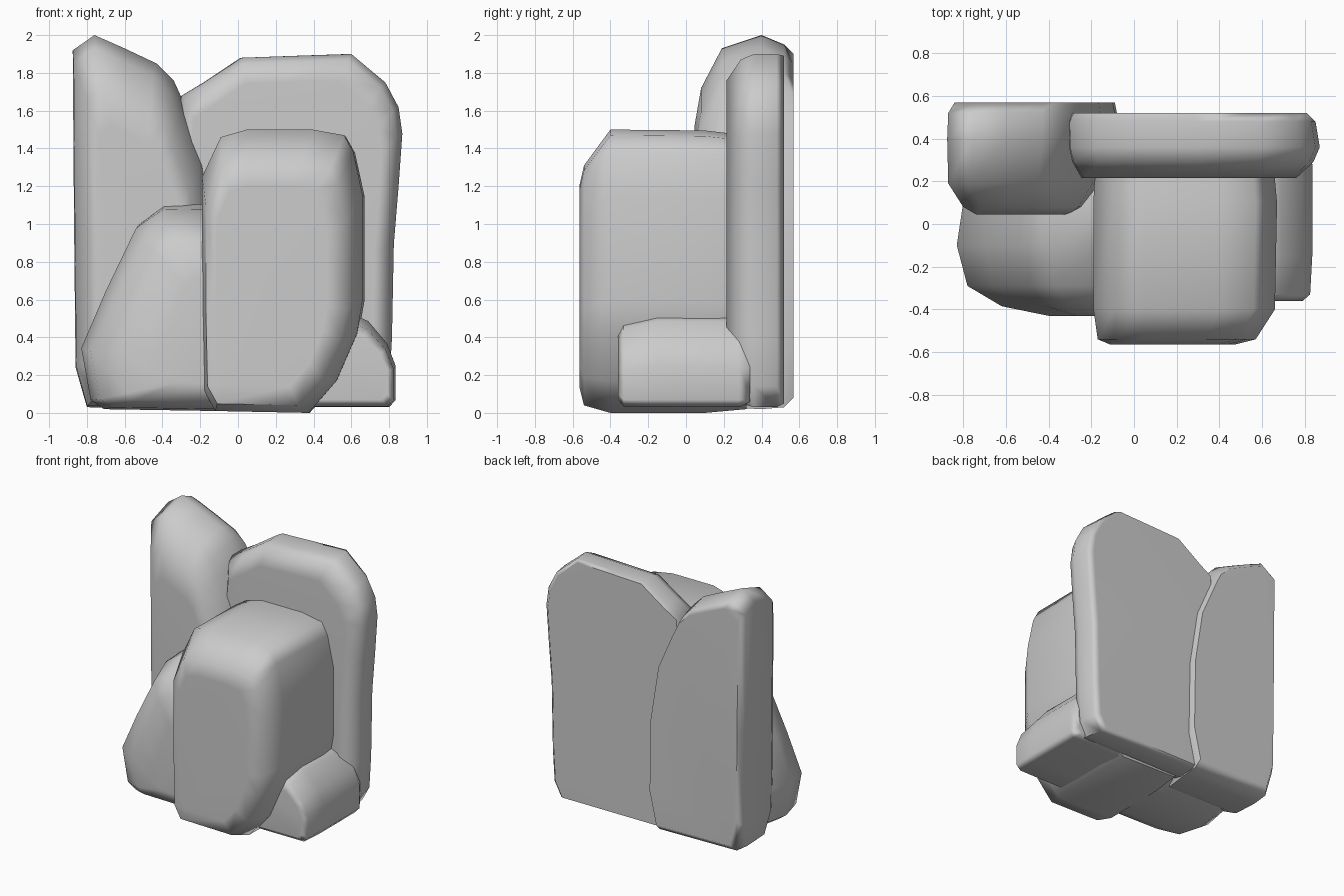
import bpy, bmesh


def rock(name, profile, layers):
    """Loft a front (x, z) outline through y layers, refitting it to each layer's x/z range."""
    xs, zs = [p[0] for p in profile], [p[1] for p in profile]
    ax, bx, az, bz = min(xs), max(xs), min(zs), max(zs)
    bm = bmesh.new()
    rings = []
    for y, x0, x1, z0, z1 in layers:
        rings.append([bm.verts.new((x0 + (x - ax) / (bx - ax) * (x1 - x0), y,
                                    z0 + (z - az) / (bz - az) * (z1 - z0)))
                      for x, z in profile])
    n = len(profile)
    for a, b in zip(rings, rings[1:]):
        for i in range(n):
            j = (i + 1) % n
            bm.faces.new((a[i], a[j], b[j], b[i]))
    bm.faces.new(rings[0])
    bm.faces.new(rings[-1][::-1])
    bmesh.ops.recalc_face_normals(bm, faces=bm.faces)
    me = bpy.data.meshes.new(name)
    bm.to_mesh(me)
    bm.free()
    ob = bpy.data.objects.new(name, me)
    bpy.context.collection.objects.link(ob)
    bpy.ops.object.select_all(action='DESELECT')
    ob.select_set(True)
    bpy.context.view_layer.objects.active = ob
    bpy.ops.object.shade_smooth_by_angle(angle=1.0)
    mod = ob.modifiers.new("soft_normals", 'WEIGHTED_NORMAL')
    mod.keep_sharp = True
    return ob


# tall slab at the back left
rock("tall_back_left_rock",
     [(-.80, .04), (-.86, .25), (-.868, 1.0), (-.875, 1.92), (-.76, 2.0), (-.60, 1.93),
      (-.43, 1.85), (-.34, 1.76), (-.28, 1.63), (-.16, 1.35), (-.09, .9), (-.08, .3), (-.14, .03)],
     [(.045, -.74, -.26, .12, 1.52), (.08, -.80, -.20, .08, 1.72), (.19, -.87, -.12, .03, 1.93),
      (.40, -.875, -.08, .02, 2.0), (.52, -.87, -.08, .03, 1.95), (.57, -.84, -.09, .08, 1.90)])

# broad slab at the back right
rock("broad_back_right_rock",
     [(-.28, .04), (-.32, .5), (-.33, 1.3), (-.30, 1.68), (-.18, 1.75), (.02, 1.88), (.30, 1.89),
      (.60, 1.90), (.78, 1.75), (.85, 1.62), (.87, 1.48), (.85, 1.2), (.825, .9), (.815, .4),
      (.80, .15), (.74, .04)],
     [(.215, -.26, .76, .08, 1.76), (.29, -.31, .84, .05, 1.87), (.36, -.33, .87, .03, 1.90),
      (.48, -.33, .85, .03, 1.90), (.52, -.31, .81, .05, 1.89)])

# big central boulder
rock("front_centre_rock",
     [(-.12, .01), (-.18, .12), (-.19, .6), (-.19, 1.25), (-.09, 1.46), (.05, 1.5), (.40, 1.5),
      (.57, 1.47), (.62, 1.38), (.67, 1.15), (.67, .6), (.64, .42), (.53, .17), (.38, .0)],
     [(-.565, -.11, .47, .14, 1.20), (-.54, -.17, .57, .04, 1.31), (-.40, -.19, .66, .0, 1.50),
      (.10, -.19, .67, .0, 1.495), (.32, -.18, .65, .02, 1.47)])

# lower sloping boulder on the left
rock("front_left_rock",
     [(-.71, .02), (-.78, .07), (-.83, .35), (-.70, .66), (-.54, 1.0), (-.40, 1.1), (-.15, 1.105),
      (-.05, .95), (-.05, .1), (-.12, .01)],
     [(-.43, -.40, -.05, .15, .72), (-.385, -.62, -.05, .06, .90), (-.29, -.78, -.05, .02, 1.0),
      (-.10, -.83, -.05, .01, 1.08), (.10, -.80, -.05, .02, 1.105), (.25, -.76, -.05, .06, 1.08)])

# small stone at the right foot
rock("small_right_rock",
     [(.35, .03), (.35, .48), (.60, .53), (.69, .49), (.79, .37), (.835, .25), (.835, .07), (.80, .03)],
     [(-.36, .36, .79, .07, .42), (-.33, .35, .825, .035, .48), (-.15, .35, .835, .03, .525),
      (.28, .35, .835, .03, .52), (.34, .36, .80, .06, .46)])
